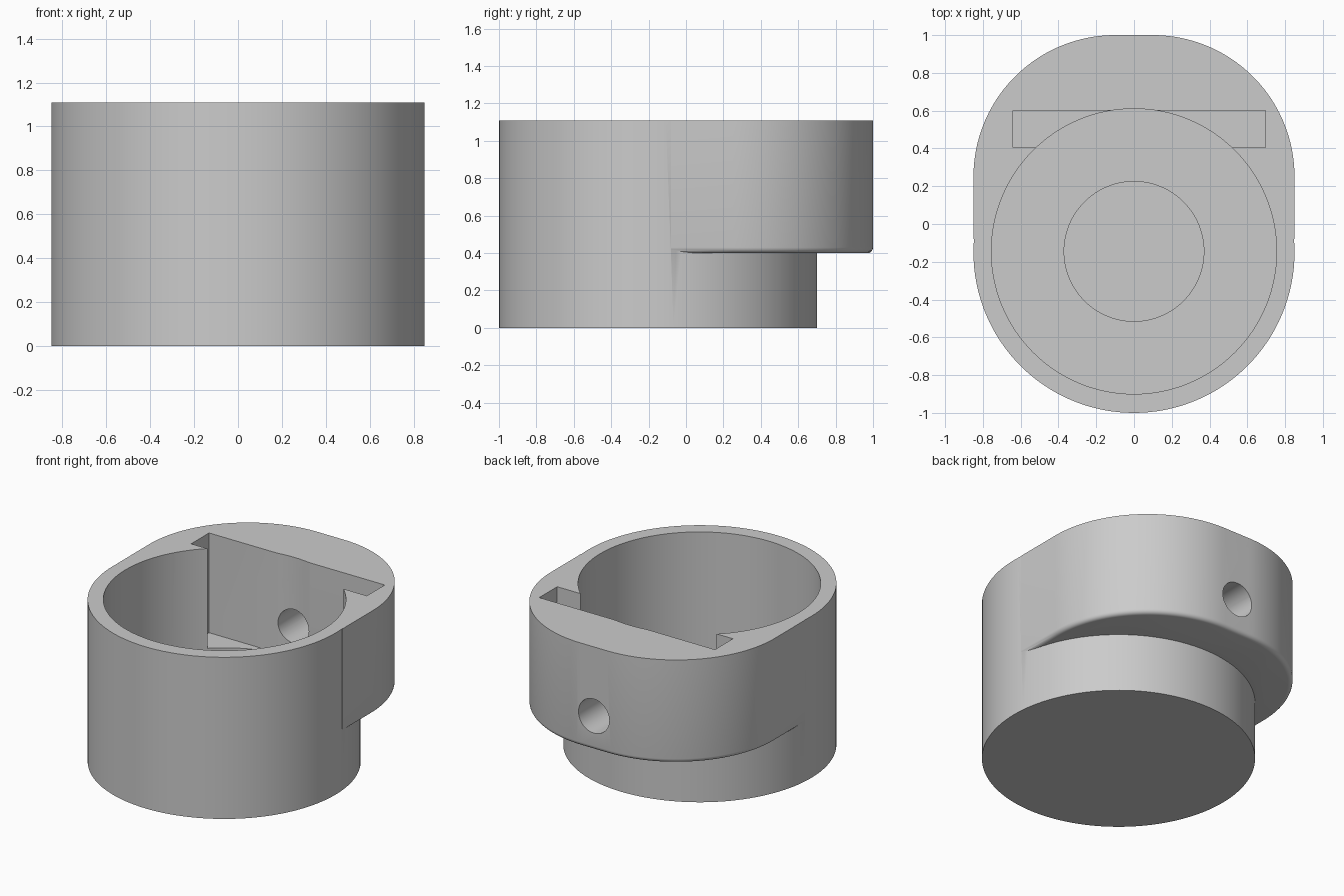
import bpy, bmesh, math
from mathutils import Vector

cube = bpy.data.objects.get("Cube")
if cube:
    bpy.data.objects.remove(cube, do_unlink=True)

HEIGHT = 1.11
CENTRE_Y = -0.15

grey = bpy.data.materials.new("plain_grey")
grey.use_nodes = True
grey.diffuse_color = (0.6, 0.6, 0.6, 1)
grey.node_tree.nodes["Principled BSDF"].inputs["Base Color"].default_value = (0.6, 0.6, 0.6, 1)


def prism(name, outline, z0, z1, fillet=0):
    """Extrude an outline upward, optionally rounding its lower outer rim."""
    bm = bmesh.new()
    base = bm.faces.new([bm.verts.new((x, y, z0)) for x, y in outline])
    top = bmesh.ops.extrude_face_region(bm, geom=[base], use_keep_orig=True)
    bmesh.ops.translate(bm, vec=(0, 0, z1 - z0),
                        verts=[g for g in top["geom"] if isinstance(g, bmesh.types.BMVert)])
    bmesh.ops.recalc_face_normals(bm, faces=bm.faces)
    if fillet:
        front = min(y for x, y in outline)
        rim = [e for e in bm.edges
               if all(v.co.z < z0 + 1e-5 for v in e.verts)
               and any(v.co.y > front + 1e-5 for v in e.verts)]
        bmesh.ops.bevel(bm, geom=rim, offset=fillet, segments=5, profile=0.5, affect='EDGES')
    mesh = bpy.data.meshes.new(name)
    bm.to_mesh(mesh)
    bm.free()
    mesh.materials.append(grey)
    obj = bpy.data.objects.new(name, mesh)
    bpy.context.collection.objects.link(obj)
    return obj


def arc(cx, cy, r, start, end, steps):
    angles = [math.radians(start + (end - start) * i / steps) for i in range(steps + 1)]
    return [(cx + r * math.cos(a), cy + r * math.sin(a)) for a in angles]


def circle(cy, r, steps=128):
    return arc(0, cy, r, 0, 360, steps)[:-1]


def combine(target, other, operation):
    mod = target.modifiers.new(operation, 'BOOLEAN')
    mod.operation, mod.solver, mod.object = operation, 'EXACT', other
    bpy.context.view_layer.objects.active = target
    bpy.ops.object.modifier_apply(modifier=mod.name)
    bpy.data.objects.remove(other, do_unlink=True)


# Round cup and the overhanging rear housing
body = prism("cup_body", circle(CENTRE_Y, 0.85), 0, HEIGHT)
outline = ([(-0.85, -0.08), (0.85, -0.08)]
           + arc(0.1, 0.25, 0.75, 0, 90, 40) + arc(-0.1, 0.25, 0.75, 90, 180, 40))
combine(body, prism("rear_housing", outline, 0.4, HEIGHT, fillet=0.03), 'UNION')

# Main bore and the shallow round recess in its floor
combine(body, prism("bore_cutter", circle(-0.145, 0.755), 0.1, 1.3), 'DIFFERENCE')
combine(body, prism("recess_cutter", circle(-0.145, 0.37, 96), 0.05, 0.3), 'DIFFERENCE')

# Rectangular slot across the rear of the bore
slot = [(-0.64, 0.405), (0.695, 0.405), (0.695, 0.6), (-0.64, 0.6)]
combine(body, prism("slot_cutter", slot, 0.425, 1.3), 'DIFFERENCE')

# Cable hole from the back into the slot
hole = prism("hole_cutter", circle(0, 0.117, 48), 0, 0.7)
for v in hole.data.vertices:
    x, y, z = v.co
    v.co = Vector((x, 1.2 - z, 0.635 + y))
combine(body, hole, 'DIFFERENCE')

bpy.ops.object.select_all(action='DESELECT')
body.select_set(True)
bpy.context.view_layer.objects.active = body
bpy.ops.object.shade_smooth_by_angle(angle=math.radians(30))
